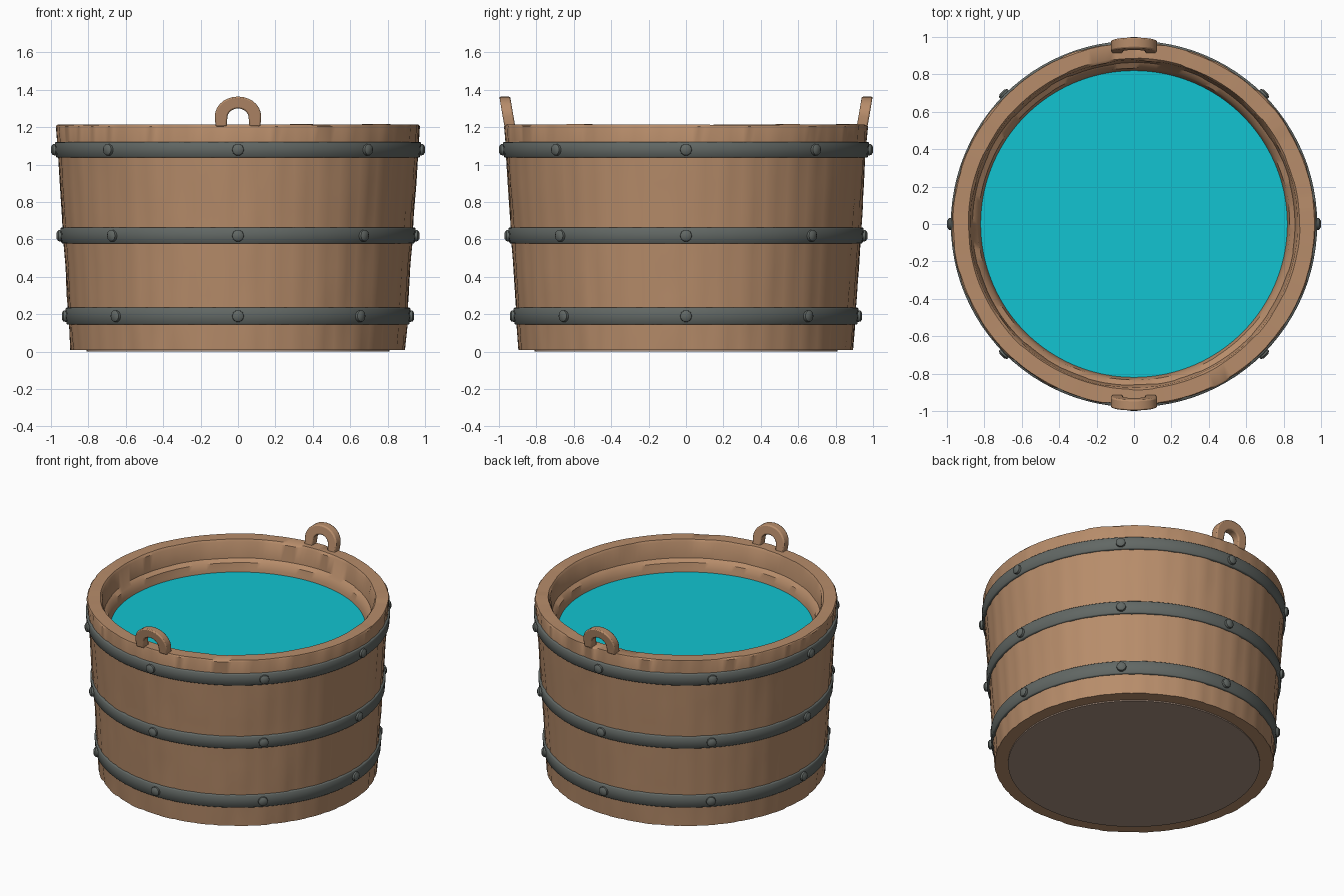
import bpy, bmesh, math, random
from mathutils import Matrix

if "Cube" in bpy.data.objects:
    bpy.data.objects.remove(bpy.data.objects["Cube"])

random.seed(4)


def material(name, rgb):
    m = bpy.data.materials.new(name)
    m.diffuse_color = (*rgb, 1)
    m.use_nodes = True
    m.node_tree.nodes["Principled BSDF"].inputs["Base Color"].default_value = m.diffuse_color
    return m


WOOD = material("warm wood", (0.475, 0.265, 0.145))
IRON = material("dark iron", (0.122, 0.138, 0.129))
WATER = material("turquoise water", (0.006, 0.55, 0.64))
BASE = material("grey brown base", (0.40, 0.285, 0.22))


def finish(bm, name, mat, angle=30):
    bmesh.ops.recalc_face_normals(bm, faces=bm.faces)
    me = bpy.data.meshes.new(name)
    bm.to_mesh(me)
    bm.free()
    me.materials.append(mat)
    ob = bpy.data.objects.new(name, me)
    bpy.context.collection.objects.link(ob)
    bpy.ops.object.select_all(action='DESELECT')
    ob.select_set(True)
    bpy.context.view_layer.objects.active = ob
    bpy.ops.object.shade_smooth_by_angle(angle=math.radians(angle))
    return ob


def lathe(name, profile, mat, steps=96, wobble=None, angle=30):
    """Revolve a closed (radius, z) profile; wobble returns (dr, dz)."""
    bm = bmesh.new()
    rings = []
    for s in range(steps):
        a = 2 * math.pi * s / steps
        ring = []
        for k, (r, z) in enumerate(profile):
            dr, dz = wobble(s, k) if wobble else (0, 0)
            ring.append(bm.verts.new(((r + dr) * math.cos(a), (r + dr) * math.sin(a), z + dz)))
        rings.append(ring)
    n = len(profile)
    for s in range(steps):
        a, b = rings[s], rings[(s + 1) % steps]
        for k in range(n):
            bm.faces.new((a[k], b[k], b[(k + 1) % n], a[(k + 1) % n]))
    return finish(bm, name, mat, angle)


def disc(name, radius, z0, z1, mat):
    bm = bmesh.new()
    bmesh.ops.create_cone(bm, cap_ends=True, segments=96, radius1=radius, radius2=radius,
                          depth=z1 - z0, matrix=Matrix.Translation((0, 0, (z0 + z1) / 2)))
    return finish(bm, name, mat)


def wall_radius(z):
    return 0.895 + 0.077 * z / 1.21


# Tub wall: 44 staves of four facets, slightly uneven, with shallow seams
STAVES, FACETS = 44, 4
outer = [(wall_radius(z), z) for z in (0.008, 0.13, 0.3, 0.45, 0.6, 0.75, 0.9, 1.05, 1.205)]
inner = [(0.966, 1.214), (0.885, 1.214), (0.875, 1.2), (0.862, 1.09), (0.835, 1.07),
         (0.825, 1.03), (0.812, 0.98), (0.81, 0.008)]
profile = outer + inner
offsets = [[random.uniform(-0.003, 0.003) for k in profile] for s in range(STAVES)]
lift = [random.uniform(-0.002, 0.002) for s in range(STAVES)]


def stave_wobble(s, k):
    stave, f = divmod(s, FACETS)
    if k >= len(outer) + 5:
        return 0, 0
    seam = -0.004 if f == 0 and k < len(outer) else 0
    top = lift[stave] if len(outer) <= k < len(outer) + 2 else 0
    return offsets[stave][k] + seam, top


lathe("stave_wall", profile, WOOD, STAVES * FACETS, stave_wobble, 40)

# Base board and water surface
disc("base_board", 0.81, 0.0, 0.03, BASE)
disc("water", 0.82, 0.97, 1.01, WATER)

# Iron hoops with eight rivets each
for label, z, half in (("lower", 0.19, 0.045), ("middle", 0.62, 0.043), ("upper", 1.08, 0.042)):
    r0, r1 = wall_radius(z - half), wall_radius(z + half)
    t, b = 0.013, 0.005
    hoop = [(r0 - 0.02, z - half), (r0 + t - b, z - half), (r0 + t, z - half + b),
            (r1 + t, z + half - b), (r1 + t - b, z + half), (r1 - 0.02, z + half)]
    lathe(label + "_hoop", hoop, IRON, 96, None, 50)

    bm = bmesh.new()
    r = wall_radius(z) + t + 0.001
    for i in range(8):
        m = (Matrix.Rotation(i * math.pi / 4, 4, 'Z') @ Matrix.Translation((r, 0, z))
             @ Matrix.Rotation(math.pi / 2, 4, 'Y'))
        bmesh.ops.create_cone(bm, cap_ends=True, segments=10, radius1=0.033, radius2=0.031,
                              depth=0.024, matrix=m)
        cap = m @ Matrix.Translation((0, 0, 0.0165))
        bmesh.ops.create_cone(bm, cap_ends=True, segments=10, radius1=0.031, radius2=0.018,
                              depth=0.009, matrix=cap)
    finish(bm, label + "_rivets", IRON, 40)

# Arched handles, leaning outwards, front and back
SEG = 14
outline = [(0.120, 1.204, 0.060, 1.204)]
for i in range(SEG + 1):
    a = math.pi * i / SEG
    outline.append((0.124 * math.cos(a), 1.258 + 0.106 * math.sin(a),
                    0.057 * math.cos(a), 1.25 + 0.05 * math.sin(a)))
outline.append((-0.120, 1.204, -0.060, 1.204))
for name, side in (("front_handle", -1), ("back_handle", 1)):
    bm = bmesh.new()
    sections = []
    for xo, zo, xi, zi in outline:
        sec = []
        for x, z, d in ((xo, zo, -0.029), (xo, zo, 0.029), (xi, zi, 0.029), (xi, zi, -0.029)):
            y = 0.943 + 0.17 * (z - 1.21) + d
            sec.append(bm.verts.new((x, side * y, z)))
        sections.append(sec)
    for p, q in zip(sections, sections[1:]):
        for k in range(4):
            bm.faces.new((p[k], q[k], q[(k + 1) % 4], p[(k + 1) % 4]))
    bm.faces.new(sections[0])
    bm.faces.new(sections[-1])
    ob = finish(bm, name, WOOD, 35)
    bev = ob.modifiers.new("soft edges", 'BEVEL')
    bev.width = 0.008
    bev.segments = 2
    bev.limit_method = 'ANGLE'
    bev.angle_limit = math.radians(40)
